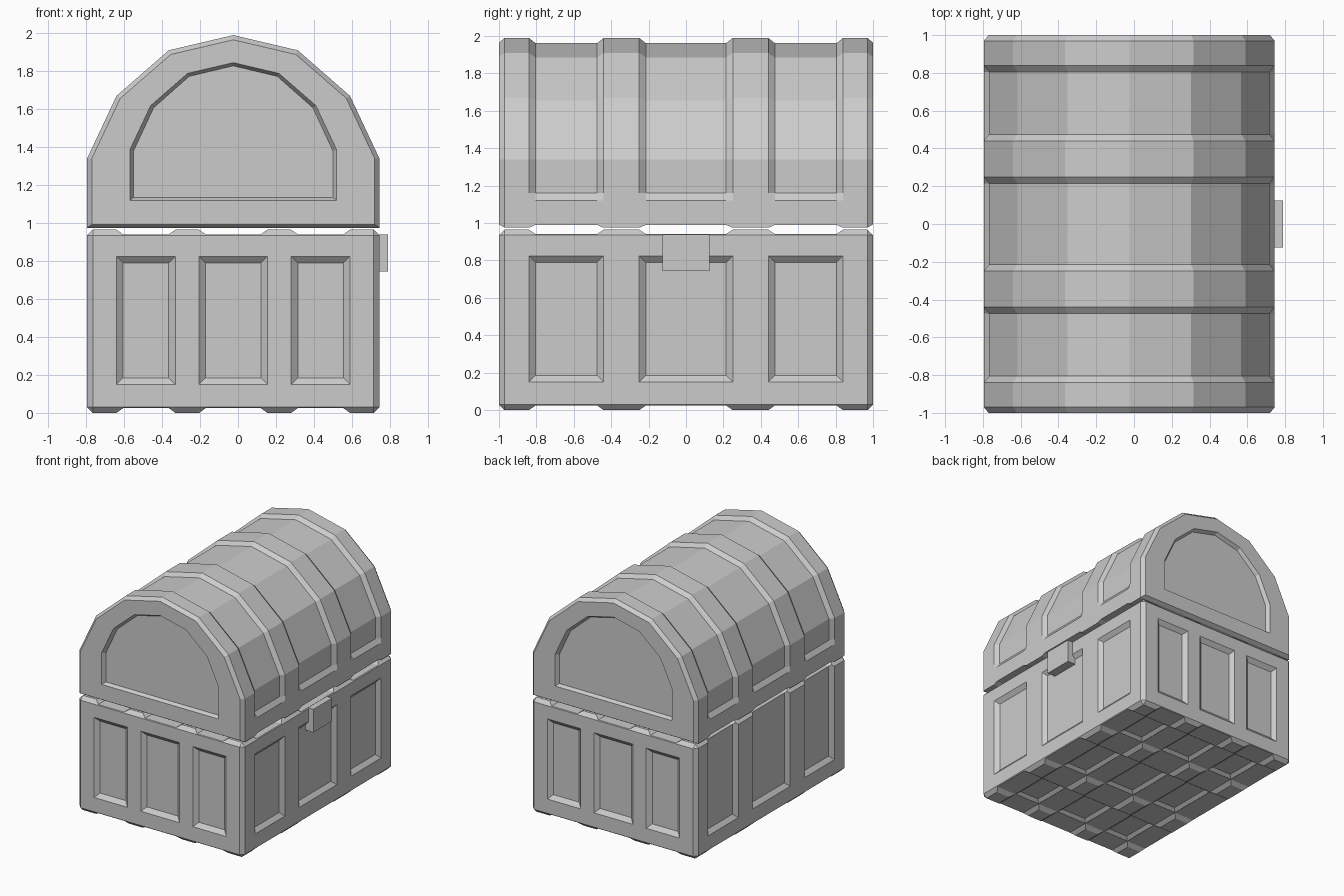
import bpy, bmesh

if "Cube" in bpy.data.objects:
    bpy.data.objects.remove(bpy.data.objects["Cube"])

CX = -0.025          # chest centre in x (the lock fills the rest)
HX = 0.77            # half width
TOP = 0.965          # top of the base
YS = [(-0.84, -0.44), (-0.25, 0.25), (0.44, 0.84)]
XS = [(-0.64, -0.33), (-0.205, 0.155), (0.28, 0.59)]


def finish(bm, name):
    bmesh.ops.recalc_face_normals(bm, faces=bm.faces)
    me = bpy.data.meshes.new(name)
    bm.to_mesh(me)
    bm.free()
    ob = bpy.data.objects.new(name, me)
    bpy.context.collection.objects.link(ob)
    return ob


def loft(bm, rings):
    vs = [[bm.verts.new(p) for p in r] for r in rings]
    n = len(vs[0])
    for a, b in zip(vs, vs[1:]):
        for i in range(n):
            j = (i + 1) % n
            bm.faces.new((a[i], a[j], b[j], b[i]))
    bm.faces.new(vs[0])
    bm.faces.new(vs[-1])


def box(name, x, y, z, bevel=0.0):
    bm = bmesh.new()
    loft(bm, [[(x[0], y[0], h), (x[1], y[0], h), (x[1], y[1], h), (x[0], y[1], h)] for h in z])
    if bevel:
        bmesh.ops.bevel(bm, geom=bm.edges[:], offset=bevel, segments=1, affect='EDGES')
    return finish(bm, name)


def taper(bm, axis, sign, level, u, v, depth, slope=0.035):
    """Tapered pocket cutter going inward from a face of the box."""
    rings = []
    for t in (-0.04, depth):
        s = slope * t / depth
        ring = []
        for a, b in ((u[0] + s, v[0] + s), (u[1] - s, v[0] + s), (u[1] - s, v[1] - s), (u[0] + s, v[1] - s)):
            p = [a, b]
            p.insert(axis, level - sign * t)
            ring.append(p)
        rings.append(ring)
    loft(bm, rings)


def cut(target, pockets):
    bm = bmesh.new()
    for p in pockets:
        taper(bm, *p)
    tool = finish(bm, "cutter")
    tool.hide_render = True
    m = target.modifiers.new("cut", 'BOOLEAN')
    m.operation, m.solver, m.object = 'DIFFERENCE', 'EXACT', tool
    bpy.context.view_layer.objects.active = target
    bpy.ops.object.modifier_apply(modifier=m.name)
    bpy.data.objects.remove(tool)


# Base: chamfered box with recessed panels on the four walls
base = box("chest_base", (CX - HX, CX + HX), (-1, 1), (0, TOP), 0.03)
zp = (0.15, 0.825)
cut(base, [(1, s, s, x, zp, 0.03) for s in (-1, 1) for x in XS]
    + [(0, 1, CX + HX, y, zp, 0.03) for y in YS])
cut(base, [(0, -1, CX - HX, y, (0.15, 1.3), 0.03) for y in YS])

# Grooves across the underside and the rim, in both directions
ends = [(-1, 0.0), (1, TOP)]
cut(base, [(2, s, z, x, (-1.5, 1.5), 0.025) for s, z in ends for x in XS])
cut(base, [(2, s, z, (-1.5, 1.5), y, 0.024) for s, z in ends for y in YS])
cut(base, [(2, s, z - s * 0.024, (x[0] + 0.035, x[1] - 0.035), (y[0] + 0.035, y[1] - 0.035), 0.022, 0.03)
           for s, z in ends for x in XS for y in YS])

# Lid: faceted arch lofted along y, with raised bands and a sunken end panel
HALF = [(0.77, 0.975), (0.77, 1.12), (0.77, 1.16), (0.77, 1.34), (0.615, 1.67), (0.34, 1.91), (0, 1.99)]


def shrink(x, z, d):
    return x * (HX - d) / HX, z if z < 1.34 else 1.34 + (z - 1.34) * (0.65 - d) / 0.65


def full(x, z):
    return x, z


def chamfer(x, z):
    x, z = shrink(x, z, 0.025)
    return x, max(z, 0.993)


def groove(x, z):
    if z < 1:
        return x, z + 0.015
    return shrink(x, z, 0.028) if z > 1.15 else (x, z)


def panel(x, z, k=0.545, low=1.12, mid=1.385, high=1.845):
    if z < 1.34:
        z = low + (z - 0.975) / 0.365 * (mid - low)
    else:
        z = mid + (z - 1.34) / 0.65 * (high - mid)
    return x / HX * k, z


def panel_floor(x, z):
    return panel(x, z, 0.525, 1.135, 1.38, 1.828)


def ring(y, f):
    half = [f(*p) for p in HALF]
    return [(CX + x, y, z) for x, z in half] + [(CX - x, y, z) for x, z in half[-2::-1]]


front = [(-0.97, panel_floor), (-1, panel), (-1, chamfer), (-0.97, full)]
bands = []
for a, b in YS:
    bands += [(a, full), (a + 0.035, groove), (b - 0.035, groove), (b, full)]
back = [(-y, f) for y, f in reversed(front)]
bm = bmesh.new()
loft(bm, [ring(y, f) for y, f in front + bands + back])
finish(bm, "chest_lid")

# Lock plate on the right side
box("lock_plate", (0.70, 0.79), (-0.125, 0.125), (0.745, 0.94))
